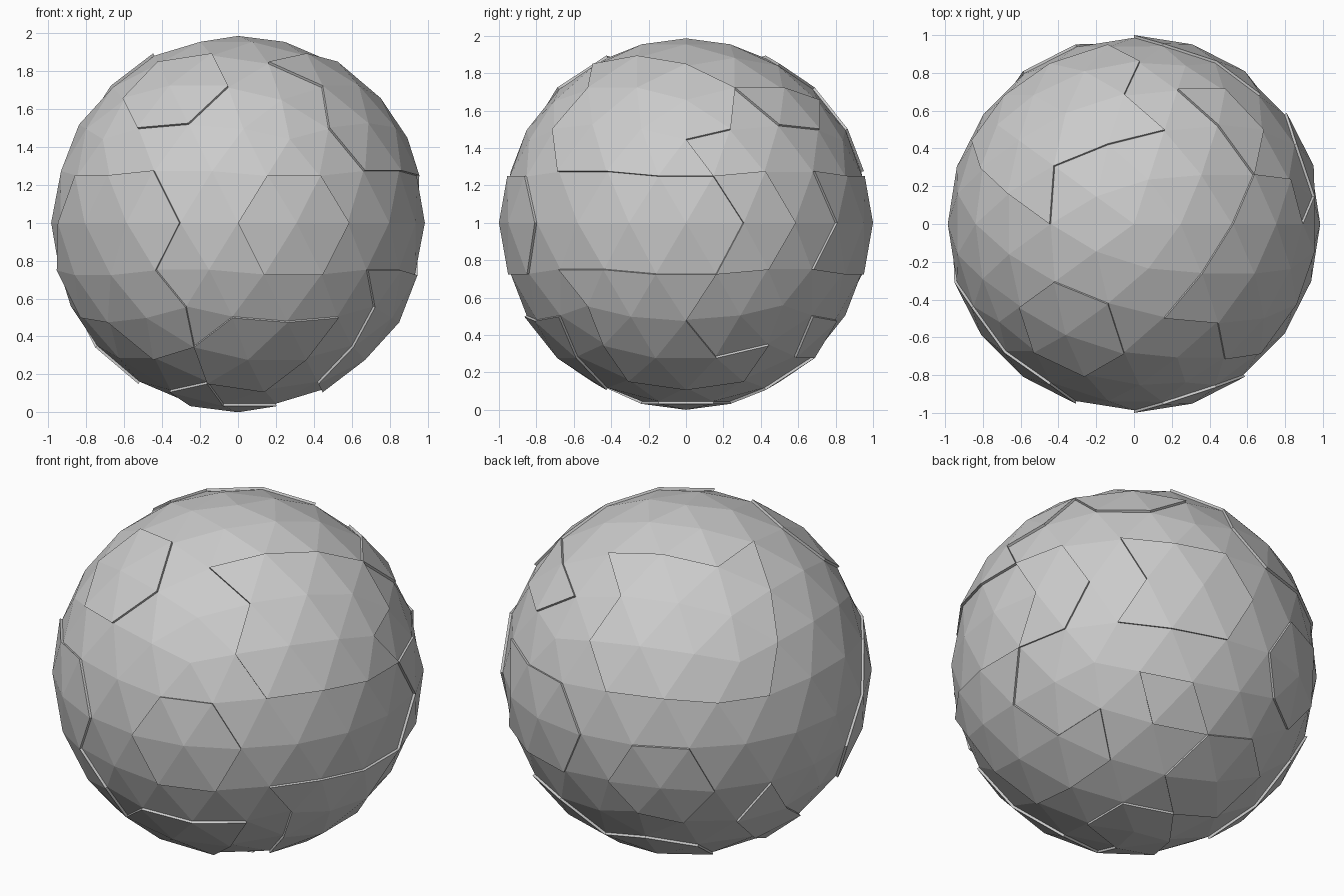
import bpy
import bmesh
from math import radians, sin, cos
from mathutils import Vector

CORE_RADIUS = 0.986
PLATE_RADIUS = 1.0
CENTRE = Vector((0, 0, 1))

cube = bpy.data.objects.get("Cube")
if cube:
    bpy.data.objects.remove(cube, do_unlink=True)

grey = bpy.data.materials.new("plain_grey")
grey.use_nodes = True
grey.diffuse_color = (0.6, 0.6, 0.6, 1)
grey.node_tree.nodes["Principled BSDF"].inputs["Base Color"].default_value = (0.6, 0.6, 0.6, 1)

# Raised plates: (azimuth, latitude) of corners whose whole fan of facets is
# raised, then of single facets that complete the outline
PLATES = {
    "front_plate": ([(-72, 0)], []),
    "front_upper_plate": ([(238, 46)], []),
    "front_lower_plate": ([(-86, -46)], [(-61, -36)]),
    "front_side_plate": ([(216, 0), (234, 0), (206, -16), (226, -16), (236, -30)], []),
    "left_upper_plate": ([(-22, 46), (0, 41), (-36, 32), (-16, 30)], [(0, 19), (-53, 57)]),
    "left_middle_plate": ([], [(18, 10), (27, 5), (27, -5), (18, -10)]),
    "left_lower_plate": ([(-20, -30), (-14, -46)],
                         [(-36, -19), (0, -21), (17, -57), (28, -49)]),
    "back_strip_plate": ([], [(36, 41), (47, 36), (59, 40)]),
    "back_middle_plate": ([(72, 0)], [(54, 10), (54, -10)]),
    "back_upper_plate": ([(122, 46), (144, 41), (108, 32), (128, 30), (144, 27)],
                         [(91, 57), (163, 57)]),
    "back_side_plate": ([(117, -15)], []),
    "back_small_plate": ([], [(61, -36), (72, -41)]),
    "back_lower_plate": ([(108, -58)], []),
    "right_lower_plate": ([], [(154, -26), (155, -36), (167, -40), (172, -49)]),
    "bottom_plate": ([(0, -90)], [(216, -73), (239, -67)]),
}


def direction(azimuth, latitude):
    a, b = radians(azimuth), radians(latitude)
    return Vector((cos(b) * cos(a), cos(b) * sin(a), sin(b)))


def faceted_ball():
    bm = bmesh.new()
    bmesh.ops.create_icosphere(bm, subdivisions=3, radius=CORE_RADIUS)
    return bm


def plate_faces(bm, corners, facets):
    """Facets around the given corners, plus the single facets."""
    chosen = set()
    for spot in corners:
        d = direction(*spot)
        chosen.update(max(bm.verts, key=lambda v: v.co.dot(d)).link_faces)
    for spot in facets:
        d = direction(*spot)
        chosen.add(max(bm.faces, key=lambda f: f.calc_center_median().normalized().dot(d)))
    return chosen


def finish(bm, name):
    mesh = bpy.data.meshes.new(name)
    bm.to_mesh(mesh)
    bm.free()
    mesh.materials.append(grey)
    obj = bpy.data.objects.new(name, mesh)
    obj.location = CENTRE
    bpy.context.collection.objects.link(obj)


# Core ball, open where the plates cover it
core = faceted_ball()
covered = set()
for spots in PLATES.values():
    covered |= plate_faces(core, *spots)
bmesh.ops.delete(core, geom=list(covered), context='FACES')
finish(core, "core_ball")

# Plates pushed outwards, with side walls down to the core
for name, spots in PLATES.items():
    bm = faceted_ball()
    keep = plate_faces(bm, *spots)
    bmesh.ops.delete(bm, geom=[f for f in bm.faces if f not in keep], context='FACES')
    base = list(bm.faces)
    raised = bmesh.ops.extrude_face_region(bm, geom=base)["geom"]
    for v in raised:
        if isinstance(v, bmesh.types.BMVert):
            v.co *= PLATE_RADIUS / CORE_RADIUS
    bmesh.ops.delete(bm, geom=[f for f in base if f.is_valid], context='FACES_ONLY')
    # Caps and walls face away from the middle of the plate's underside
    inner = sum((f.calc_center_median() for f in bm.faces), Vector()) / len(bm.faces)
    bmesh.ops.recalc_face_normals(bm, faces=bm.faces)
    cap = max(bm.faces, key=lambda f: f.calc_center_median().length)
    if cap.normal.dot(inner) < 0:
        bmesh.ops.reverse_faces(bm, faces=bm.faces)
    finish(bm, name)
